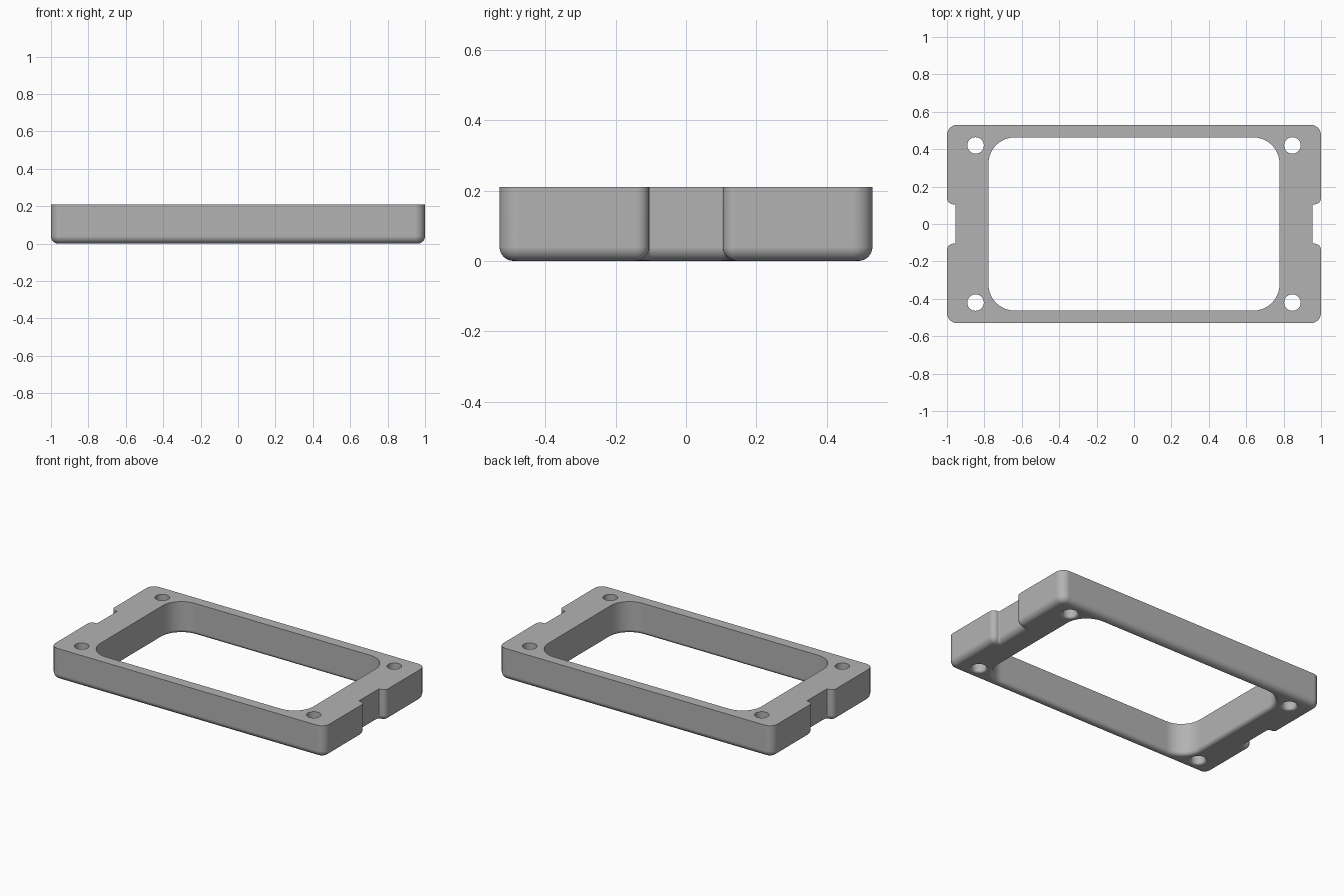
import bpy
import bmesh
import math
from mathutils import Vector

if "Cube" in bpy.data.objects:
    bpy.data.objects.remove(bpy.data.objects["Cube"])

HEIGHT = 0.21
ARC_STEPS = 10     # segments per rounded plan corner
EDGE_STEPS = 6     # segments in the rounded lower edge


def outline(points, radii, inset):
    """Right-angled counter-clockwise outline, moved inward and corner-rounded."""
    result = []
    pts = [Vector(p) for p in points]
    for i, p in enumerate(pts):
        to_prev = (pts[i - 1] - p).normalized()
        to_next = (pts[(i + 1) % len(pts)] - p).normalized()
        convex = to_prev.cross(to_next) < 0
        sign = 1 if convex else -1
        corner = p + (to_prev + to_next) * inset * sign
        r = max(radii[i] - inset, 0.002) if convex else min(radii[i] + inset, 0.04)
        centre = corner + (to_prev + to_next) * r
        for k in range(ARC_STEPS + 1):
            t = math.pi / 2 * k / ARC_STEPS
            result.append(centre - (to_next * math.cos(t) + to_prev * math.sin(t)) * r)
    return result


def wall(bm, points, radii, fillet, direction):
    """Vertical wall with a quarter-round at the bottom; direction -1 for openings."""
    layers = [(HEIGHT, 0.0)]
    for k in range(EDGE_STEPS + 1):
        t = math.pi / 2 * k / EDGE_STEPS
        layers.append((fillet * (1 - math.sin(t)), fillet * (1 - math.cos(t))))
    rings = [[bm.verts.new((p.x, p.y, z)) for p in outline(points, radii, d * direction)]
             for z, d in layers]
    for a, b in zip(rings, rings[1:]):
        for i in range(len(a)):
            j = (i + 1) % len(a)
            bm.faces.new((a[i], a[j], b[j], b[i]))


def rectangle(cx, cy, hx, hy):
    return [(cx - hx, cy - hy), (cx + hx, cy - hy), (cx + hx, cy + hy), (cx - hx, cy + hy)]


bm = bmesh.new()

# Outer wall with a notch in the middle of each short side
half = [(1.0, -0.53), (1.0, -0.105), (0.955, -0.105),
        (0.955, 0.105), (1.0, 0.105), (1.0, 0.53)]
half_radii = [0.055, 0.035, 0.005, 0.005, 0.035, 0.055]
wall(bm, half + [(-x, -y) for x, y in half], half_radii * 2, 0.04, 1)

# Central window
wall(bm, rectangle(0, 0, 0.778, 0.463), [0.14] * 4, 0.025, -1)

# Four screw holes
for sx in (-1, 1):
    for sy in (-1, 1):
        wall(bm, rectangle(sx * 0.847, sy * 0.42, 0.044, 0.044), [0.044] * 4, 0.015, -1)

# Flat top and bottom faces between the walls
bmesh.ops.remove_doubles(bm, verts=bm.verts[:], dist=1e-5)
for z in (0.0, HEIGHT):
    rim = [e for e in bm.edges if e.is_boundary and all(abs(v.co.z - z) < 1e-5 for v in e.verts)]
    bmesh.ops.triangle_fill(bm, edges=rim, use_beauty=True, use_dissolve=False)
bmesh.ops.recalc_face_normals(bm, faces=bm.faces[:])

mesh = bpy.data.meshes.new("frame")
bm.to_mesh(mesh)
bm.free()
frame = bpy.data.objects.new("frame", mesh)
bpy.context.collection.objects.link(frame)

# Plain grey finish
grey = bpy.data.materials.new("grey")
grey.diffuse_color = (0.45, 0.45, 0.45, 1)
grey.use_nodes = True
grey.node_tree.nodes["Principled BSDF"].inputs["Base Color"].default_value = grey.diffuse_color
mesh.materials.append(grey)

# Smooth rounded edges, crisp upper rim
bpy.context.view_layer.objects.active = frame
frame.select_set(True)
bpy.ops.object.shade_smooth_by_angle(angle=math.radians(35))
weighted = frame.modifiers.new("weighted_normals", 'WEIGHTED_NORMAL')
weighted.keep_sharp = True
